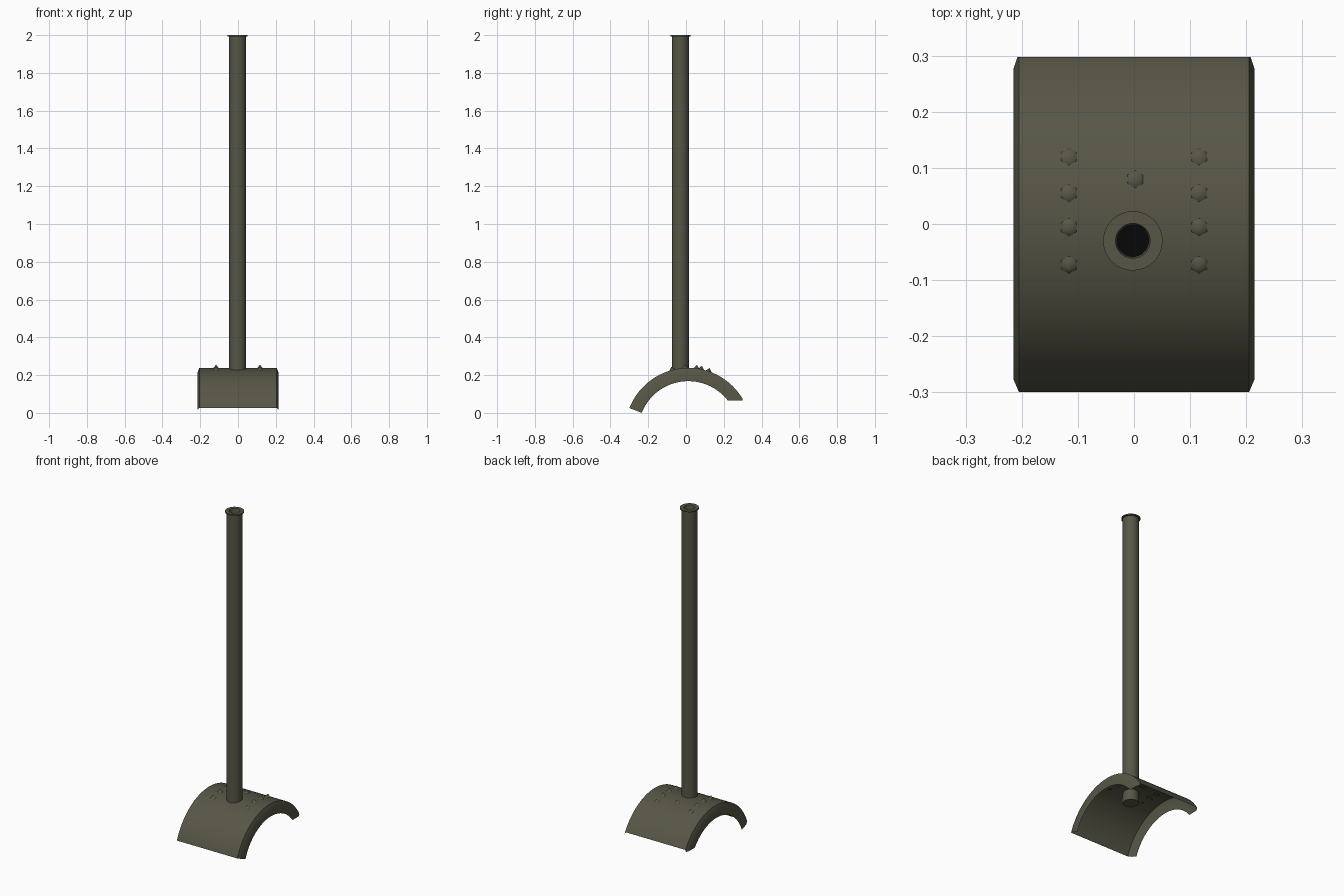
import bpy
import bmesh
from math import cos, sin, radians, pi
from mathutils import Matrix, Vector

cube = bpy.data.objects.get("Cube")
if cube:
    bpy.data.objects.remove(cube, do_unlink=True)


def material(name, rgb):
    m = bpy.data.materials.new(name)
    m.use_nodes = True
    color = (*rgb, 1.0)
    m.diffuse_color = color
    m.node_tree.nodes["Principled BSDF"].inputs["Base Color"].default_value = color
    return m


olive = material("dark olive metal", (0.095, 0.093, 0.062))
black = material("bore black", (0.002, 0.002, 0.002))


def add_object(name, bm, *mats, angle=35):
    mesh = bpy.data.meshes.new(name)
    bm.to_mesh(mesh)
    bm.free()
    obj = bpy.data.objects.new(name, mesh)
    bpy.context.collection.objects.link(obj)
    for m in mats:
        mesh.materials.append(m)
    bpy.ops.object.select_all(action="DESELECT")
    obj.select_set(True)
    bpy.context.view_layer.objects.active = obj
    bpy.ops.object.shade_smooth_by_angle(angle=radians(angle))
    return obj


# Arch dimensions
CY, CZ = 0.012, -0.097
R_OUT, R_IN = 0.335, 0.265
FRONT, BACK, STEPS = radians(158.5), radians(20), 44


def on_arch(x, r, a):
    return Vector((x, CY + r * cos(a), CZ + r * sin(a)))


# Saddle: open shell with chamfered rims and side flanges, swept round an arc
bm = bmesh.new()
half = [(0.215, R_IN), (0.215, R_OUT - 0.025), (0.205, R_OUT)]
section = half + [(-x, r) for x, r in reversed(half)]
rings = []
for i in range(STEPS + 1):
    a = FRONT + (BACK - FRONT) * i / STEPS
    rings.append([bm.verts.new(on_arch(x, r, a)) for x, r in section])
for r0, r1 in zip(rings, rings[1:]):
    for j in range(len(section) - 1):
        bm.faces.new((r0[j], r0[j + 1], r1[j + 1], r1[j]))
bm.normal_update()
top = max(bm.faces, key=lambda f: f.calc_center_median().z)
if top.normal.z < 0:
    bmesh.ops.reverse_faces(bm, faces=bm.faces[:])

# Trim the back end level underneath and upright behind
for co, no in (((0, 0, 0.065), (0, 0, -1)), ((0, 0.298, 0), (0, 1, 0))):
    faces = [f for f in bm.faces if f.calc_center_median().y > 0.1]
    edges = {e for f in faces for e in f.edges}
    verts = {v for f in faces for v in f.verts}
    bmesh.ops.bisect_plane(bm, geom=faces + list(edges) + list(verts),
                           plane_co=co, plane_no=no, clear_outer=True)
add_object("saddle", bm, olive)

# Tube: lathed wall with a thin lip, open bore and dark bore floor
bm = bmesh.new()
SEGMENTS = 32
profile = [(0.045, 0.172), (0.045, 1.992), (0.053, 1.993), (0.053, 2.0),
           (0.031, 2.0), (0.028, 1.985), (0.028, 0.25)]
loops = [[bm.verts.new((r * cos(2 * pi * s / SEGMENTS), r * sin(2 * pi * s / SEGMENTS), z))
          for s in range(SEGMENTS)] for r, z in profile]
for lo, hi in zip(loops, loops[1:]):
    for s in range(SEGMENTS):
        t = (s + 1) % SEGMENTS
        bm.faces.new((lo[s], lo[t], hi[t], hi[s]))
bm.faces.new(list(reversed(loops[0])))
floor = bm.faces.new(loops[-1])
floor.material_index = 1
tube = add_object("tube", bm, olive, black)
tube.location = (-0.002, -0.03, 0)

# Rivets: pointed six-sided studs, two rows and a single one behind the tube
spots = [(side * 0.116, y) for side in (-1, 1) for y in (0.12, 0.055, -0.006, -0.073)]
spots.append((0.002, 0.08))
for i, (x, y) in enumerate(spots):
    dy = y - CY
    base = Vector((x, y, CZ + (R_OUT ** 2 - dy ** 2) ** 0.5))
    normal = Vector((0, dy, base.z - CZ)).normalized()
    turn = Vector((0, 0, 1)).rotation_difference(normal).to_matrix().to_4x4()
    bm = bmesh.new()
    bmesh.ops.create_cone(
        bm, cap_ends=True, segments=6, radius1=0.02, radius2=0, depth=0.023,
        matrix=Matrix.Translation(base + normal * 0.0065) @ turn)
    bmesh.ops.remove_doubles(bm, verts=bm.verts[:], dist=0.0001)
    add_object(f"rivet_{i + 1}", bm, olive, angle=70)
